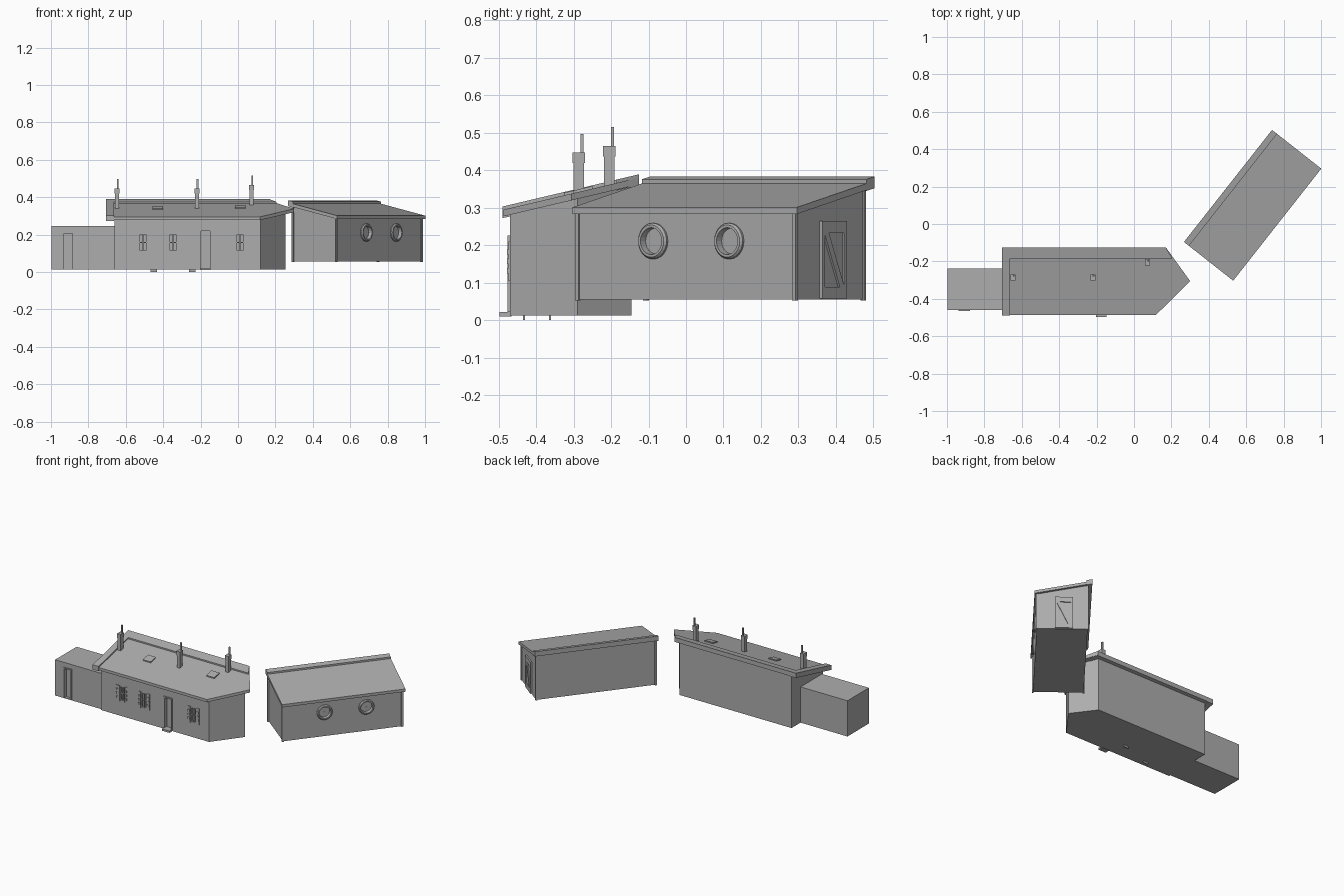
import bpy, bmesh, math
from mathutils import Matrix, Vector

if "Cube" in bpy.data.objects:
    bpy.data.objects.remove(bpy.data.objects["Cube"])

grey = bpy.data.materials.new("stone_grey")
grey.diffuse_color = (0.42, 0.42, 0.42, 1)
grey.use_nodes = True
grey.node_tree.nodes["Principled BSDF"].inputs["Base Color"].default_value = grey.diffuse_color


def finish(name, bm, matrix=None):
    bmesh.ops.recalc_face_normals(bm, faces=bm.faces)
    me = bpy.data.meshes.new(name)
    bm.to_mesh(me)
    bm.free()
    me.materials.append(grey)
    ob = bpy.data.objects.new(name, me)
    bpy.context.collection.objects.link(ob)
    if matrix:
        ob.matrix_world = matrix
    return ob


def prism(name, pts, lo, hi, matrix=None):
    """Extruded footprint; lo and hi are heights or functions of (x, y)."""
    h = lambda f, p: f(*p) if callable(f) else f
    bm = bmesh.new()
    a = [bm.verts.new((*p, h(lo, p))) for p in pts]
    b = [bm.verts.new((*p, h(hi, p))) for p in pts]
    bm.faces.new(a)
    bm.faces.new(b)
    n = len(pts)
    for i in range(n):
        j = (i + 1) % n
        bm.faces.new((a[i], a[j], b[j], b[i]))
    return finish(name, bm, matrix)


def box(name, x0, x1, y0, y1, z0, z1, matrix=None):
    return prism(name, [(x0, y0), (x1, y0), (x1, y1), (x0, y1)], z0, z1, matrix)


def lathe(name, profile, centre, matrix=None, n=24):
    """Closed (radius, y) profile turned about the local y axis."""
    bm = bmesh.new()
    rings = []
    for i in range(n):
        t = 2 * math.pi * i / n
        rings.append([bm.verts.new(Vector(centre) + Vector((r * math.cos(t), y, r * math.sin(t))))
                      for r, y in profile])
    m = len(profile)
    for i in range(n):
        p, q = rings[i], rings[(i + 1) % n]
        for k in range(m):
            bm.faces.new((p[k], p[(k + 1) % m], q[(k + 1) % m], q[k]))
    return finish(name, bm, matrix)


def cut(ob, cutters):
    for c in cutters:
        c.hide_render = True
        mod = ob.modifiers.new("recess", 'BOOLEAN')
        mod.operation = 'DIFFERENCE'
        mod.solver = 'EXACT'
        mod.object = c
    bpy.context.view_layer.update()
    me = bpy.data.meshes.new_from_object(ob.evaluated_get(bpy.context.evaluated_depsgraph_get()))
    ob.modifiers.clear()
    ob.data = me
    for c in cutters:
        bpy.data.objects.remove(c)


def door_frame(name, x0, x1, y, z0, z1, w=0.008):
    box(name + "_left_jamb", x0 - w, x0, y - 0.006, y + 0.004, z0, z1)
    box(name + "_right_jamb", x1, x1 + w, y - 0.006, y + 0.004, z0, z1)
    box(name + "_lintel", x0 - w, x1 + w, y - 0.006, y + 0.004, z1, z1 + w)


# ---- main house walls
def roof_top(x, y):
    return 0.290 + 0.236 * (y + 0.49)


def above(d):
    return lambda x, y: roof_top(x, y) + d


F = -0.47
windows = [-0.508, -0.347, 0.01]
walls = prism("house_walls", [(-0.66, F), (0.12, F), (0.255, -0.29), (0.147, -0.145), (-0.66, -0.145)],
              0.012, above(-0.01))
cutters = [box("cutter", x - 0.019, x + 0.019, F - 0.05, F + 0.012, 0.11, 0.205) for x in windows]
cutters.append(box("cutter", -0.198, -0.15, F - 0.05, F + 0.02, 0.022, 0.218))
cut(walls, cutters)

# ---- house roof with raised back and left strips
prism("house_roof", [(-0.705, -0.487), (0.117, -0.487), (0.30, -0.305), (0.17, -0.125), (-0.705, -0.125)],
      above(-0.014), above(0.004))
prism("roof_ridge_strip", [(-0.705, -0.185), (0.205, -0.185), (0.17, -0.125), (-0.705, -0.125)],
      above(-0.016), above(0.013))
prism("roof_verge_strip", [(-0.705, -0.49), (-0.663, -0.49), (-0.663, -0.125), (-0.705, -0.125)],
      above(-0.018), above(0.013))

# ---- chimneys: shaft, cap, flue
for x, y, top in [(-0.647, -0.286, 0.447), (-0.22, -0.286, 0.447), (0.073, -0.205, 0.465)]:
    box("chimney_shaft", x - 0.011, x + 0.011, y - 0.014, y + 0.014, roof_top(x, y) - 0.02, top - 0.025)
    box("chimney_cap", x - 0.013, x + 0.013, y - 0.017, y + 0.017, top - 0.028, top)
    box("chimney_flue", x - 0.001, x + 0.008, y + 0.005, y + 0.013, top, top + 0.05)

# ---- skylights
for x, y in [(-0.43, -0.30), (0.012, -0.275)]:
    prism("skylight", [(x - 0.028, y - 0.026), (x + 0.028, y - 0.026), (x + 0.028, y + 0.026), (x - 0.028, y + 0.026)],
          above(0.0), above(0.011))

# ---- windows with glazing bars and louvred shutters
for x in windows:
    box("window_mullion", x - 0.003, x + 0.003, F, F + 0.012, 0.11, 0.205)
    for z in (0.11, 0.155, 0.2):
        box("window_bar", x - 0.019, x + 0.019, F + 0.001, F + 0.012, z, z + 0.005)
    for s in (-1, 1):
        box("window_side", x + s * 0.019 - 0.003, x + s * 0.019 + 0.003, F - 0.003, F + 0.012, 0.108, 0.207)
        c = x + s * 0.032
        box("shutter", c - 0.009, c + 0.009, F - 0.004, F + 0.002, 0.105, 0.21)
        for z in (0.125, 0.15, 0.175):
            box("shutter_slat", c - 0.007, c + 0.007, F - 0.007, F, z, z + 0.014)

# ---- front door, step and side shutters
door_frame("front_door", -0.198, -0.15, F, 0.022, 0.218)
box("front_door_leaf", -0.194, -0.154, F + 0.013, F + 0.021, 0.024, 0.21)
box("front_step", -0.202, -0.147, -0.497, F + 0.005, 0.01, 0.022)
for x, y in [(-0.45, -0.432), (-0.245, -0.363)]:
    box("foundation_pad", x - 0.017, x + 0.017, y - 0.003, y + 0.003, 0, 0.014)

# ---- flat-roofed side annex
annex = box("annex", -0.998, -0.65, -0.459, -0.238, 0.012, 0.245)
cut(annex, [box("cutter", -0.929, -0.885, -0.5, -0.44, 0.016, 0.207)])
door_frame("annex_door", -0.929, -0.885, -0.459, 0.016, 0.207)

# ---- detached shed, in its own rotated frame (x along length, -y to the low side)
M = Matrix.Translation((0.267, -0.096, 0)) @ Matrix.Rotation(math.atan2(0.599, 0.471), 4, 'Z')


def shed_top(x, y):
    return 0.370 + 0.212 * y


def s_above(d):
    return lambda x, y: shed_top(x, y) + d


U0, U1, V0, V1 = 0.010, 0.747, -0.322, -0.027
rect = lambda x0, x1, y0, y1: [(x0, y0), (x1, y0), (x1, y1), (x0, y1)]
shed = prism("shed_walls", rect(U0, U1, V0, V1), 0.055, s_above(-0.008), M)
ports = [(u, V0, 0.211) for u in (0.266, 0.524)]
cut(shed, [lathe("cutter", [(0.0005, -0.04), (0.036, -0.04), (0.036, 0.014), (0.0005, 0.014)], p, M) for p in ports])
prism("shed_roof", rect(0, 0.762, -0.335, 0), s_above(-0.016), s_above(0.002), M)
prism("shed_ridge_strip", rect(0, 0.762, -0.034, 0), s_above(-0.018), s_above(0.013), M)
for x in (U0, U1):
    for y in (V0, V1):
        prism("shed_corner_post", rect(x - 0.008, x + 0.004, y - 0.005, y + 0.005), 0.053, s_above(-0.01), M)

# ---- shed round windows
for p in ports:
    lathe("round_window_frame", [(0.048, 0.004), (0.048, -0.006), (0.043, -0.012), (0.036, -0.012), (0.034, 0.008),
                                 (0.036, 0.01)], p, M)
    lathe("round_window_glass", [(0.0005, 0.009), (0.0355, 0.009), (0.0355, 0.014), (0.0005, 0.014)], p, M)

# ---- shed door with braced boards on the far end
y0, y1 = -0.218, -0.112
D = U1 + 0.009
box("shed_door", U1 - 0.004, U1 + 0.003, y0, y1, 0.058, 0.265, M)
box("shed_door_side", U1, D, y0, y0 + 0.012, 0.058, 0.265, M)
box("shed_door_side", U1, D, y1 - 0.012, y1, 0.058, 0.265, M)
box("shed_door_rail", U1, D, y0, y1, 0.232, 0.265, M)
box("shed_door_rail", U1, D, y0, y1, 0.058, 0.088, M)
bm = bmesh.new()
outline = [(y0 + 0.01, 0.232), (y0 + 0.03, 0.232), (y1 - 0.01, 0.088), (y1 - 0.03, 0.088)]
face = bm.faces.new([bm.verts.new((U1, y, z)) for y, z in outline])
ext = bmesh.ops.extrude_face_region(bm, geom=[face])
bmesh.ops.translate(bm, vec=(0.009, 0, 0), verts=[v for v in ext["geom"] if isinstance(v, bmesh.types.BMVert)])
finish("shed_door_brace", bm, M)
